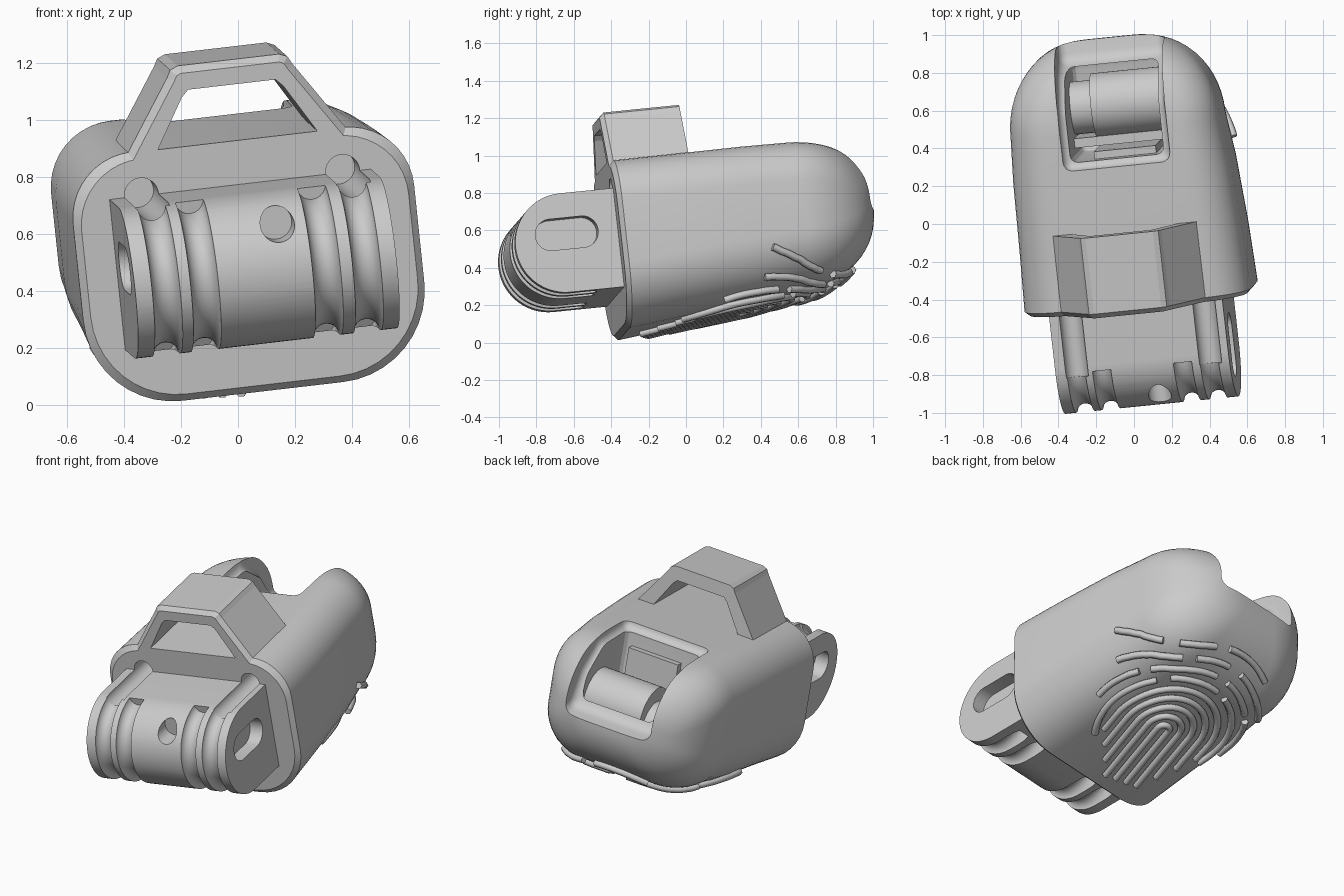
import bpy, bmesh
from math import pi, sin, cos
from mathutils import Matrix, Vector
from mathutils.bvhtree import BVHTree

if "Cube" in bpy.data.objects:
    bpy.data.objects.remove(bpy.data.objects["Cube"])

CX = 0.06          # symmetry plane of the part in its own tilted frame
FRONT = -0.355     # front plate position

grey = bpy.data.materials.new("plain grey")
grey.use_nodes = True
grey.diffuse_color = (0.6, 0.6, 0.6, 1)
grey.node_tree.nodes["Principled BSDF"].inputs["Base Color"].default_value = (0.6, 0.6, 0.6, 1)


def finish(name, bm):
    bmesh.ops.recalc_face_normals(bm, faces=bm.faces)
    me = bpy.data.meshes.new(name)
    bm.to_mesh(me)
    bm.free()
    me.materials.append(grey)
    ob = bpy.data.objects.new(name, me)
    bpy.context.collection.objects.link(ob)
    return ob


def loft(name, rings):
    bm = bmesh.new()
    loops = [[bm.verts.new(p) for p in ring] for ring in rings]
    n = len(loops[0])
    for a, b in zip(loops, loops[1:]):
        for i in range(n):
            j = (i + 1) % n
            bm.faces.new((a[i], a[j], b[j], b[i]))
    bm.faces.new(loops[0])
    bm.faces.new(loops[-1])
    return finish(name, bm)


def prism_x(name, pts, x0, x1):
    return loft(name, [[(x, y, z) for y, z in pts] for x in (x0, x1)])


def box(name, lo, hi):
    return prism_x(name, [(lo[1], lo[2]), (hi[1], lo[2]), (hi[1], hi[2]), (lo[1], hi[2])], lo[0], hi[0])


def rod(name, a, b, r, n=40):
    a, b = Vector(a), Vector(b)
    q = (b - a).to_track_quat('Z', 'Y')
    ring = [q @ Vector((r * cos(2 * pi * i / n), r * sin(2 * pi * i / n), 0)) for i in range(n)]
    return loft(name, [[p + c for p in ring] for c in (a, b)])


def apply_all(ob):
    bpy.context.view_layer.update()
    deps = bpy.context.evaluated_depsgraph_get()
    me = bpy.data.meshes.new_from_object(ob.evaluated_get(deps))
    ob.modifiers.clear()
    ob.data = me


def bevel(ob, width, segments=4):
    m = ob.modifiers.new("bevel", 'BEVEL')
    m.width, m.segments = width, segments
    apply_all(ob)


def cut(ob, *cutters):
    for c in cutters:
        m = ob.modifiers.new("cut", 'BOOLEAN')
        m.operation, m.solver, m.object = 'DIFFERENCE', 'EXACT', c
        apply_all(ob)


def section(y, cx, h, b, t, inset=0):
    """Rounded rectangle, softer at the bottom than at the top."""
    h, b, t = h - inset, b + inset, t - inset
    lim = (t - b) * 0.45
    rb, rt = min(0.32 * h / 0.605, lim), min(0.23, h * 0.6, lim)
    ring = []
    for sx, z, r, a0 in ((1, b + rb, rb, -pi / 2), (1, t - rt, rt, 0),
                         (-1, t - rt, rt, pi / 2), (-1, b + rb, rb, pi)):
        for i in range(11):
            a = a0 + i * pi / 20
            ring.append((cx + sx * (h - r) + r * cos(a), y, z + r * sin(a)))
    return ring


# Main shell: station position, centre, half width, bottom, top; then a domed back
stations = [(-.33, .06, .605, .074, .967), (0, .06, .595, .112, .97), (.36, .053, .58, .15, .975)]
for i in range(15):
    a = pi / 2 * i / 14
    stations.append((.6 + .46 * sin(a), .046, .165 + .395 * cos(a), .58 - .39 * cos(a), .72 + .255 * cos(a)))
shell = loft("shell", [section(FRONT, *stations[0][1:], inset=0.025)] + [section(*s) for s in stations])
bm = bmesh.new()
bm.from_mesh(shell.data)
surface = BVHTree.FromBMesh(bm)
bm.free()

# Rear opening with stepped rim and inner pocket
rim_cut = prism_x("rim_cutter", [(.41, 1.3), (.41, .93), (.72, .92), (.87, .79), (.95, .6), (1.3, .54), (1.3, 1.3)],
                  CX - .287, CX + .287)
bevel(rim_cut, 0.05)
pocket_cut = box("pocket_cutter", (CX - .25, .45, .4), (CX + .25, .93, 1.3))
bevel(pocket_cut, 0.04, 3)
cord_cuts = [rod("cord_cutter", (CX + s * .357, -.7, .815), (CX + s * .357, -.2, .815), .06) for s in (-1, 1)]
cut(shell, rim_cut, pocket_cut, *cord_cuts)

# Front block: flat sided with a half round nose
R, AY, AZ, BX, BW = 0.267, -0.645, 0.545, 0.053, 0.464
nose = [(AY + R * cos(a), AZ + R * sin(a)) for a in (pi / 2 + pi * i / 40 for i in range(41))]
block = prism_x("front_block", nose + [(-.2, AZ - R), (-.2, AZ + R)], BX - BW, BX + BW)


def groove(x, r=.05, n=20):
    """Ring segment that wraps the nose and ends just short of the top."""
    rings = []
    for i in range(41):
        a = pi / 2 + .12 + (pi + .4) * i / 40
        rings.append([(x + r * sin(b), AY + (R + .005 + r * cos(b)) * cos(a), AZ + (R + .005 + r * cos(b)) * sin(a))
                      for b in (2 * pi * j / n for j in range(n))])
    return loft("groove_cutter", rings)


grooves = [groove(CX + x) for x in (-.362, -.225, .208, .35)]
slots = []
for s in (-1, 1):
    pts = [(-.63 + .085 * (1 if cos(a) > 0 else -1) + .085 * cos(a), .595 + .085 * sin(a))
           for a in (2 * pi * (i + .5) / 32 for i in range(32))]
    slots.append(prism_x("slot_cutter", pts, BX + s * .38, BX + s * .6))
peg_hole = rod("peg_hole_cutter", (.118, -.77, .712), (.118, -1.1, .712), .06)
cut(block, *grooves, *cord_cuts, *slots, peg_hole)
for c in [rim_cut, pocket_cut, peg_hole, *cord_cuts, *grooves, *slots]:
    bpy.data.objects.remove(c)

# Top loop: trapezoid arch with soft shoulders and a chamfered front edge
left = [(-.41, .93), (-.222, 1.212), (-.208, 1.238), (-.18, 1.25)]
inner = [(.305, .93), (.18, 1.14), (.155, 1.165)]
arch = left + [(-x, z) for x, z in reversed(left)] + inner + [(-x, z) for x, z in reversed(inner)]
loop = loft("top_loop", [[(CX + x, y, z) for x, z in arch] for y in (FRONT, .077)])
bm = bmesh.new()
bm.from_mesh(loop.data)
bm.verts.ensure_lookup_table()
outer = set(bm.verts[:2 * len(left)])
bmesh.ops.bevel(bm, geom=[e for e in bm.edges if set(e.verts) <= outer], offset=.025,
                segments=1, affect='EDGES')
bm.to_mesh(loop.data)
bm.free()
sill = box("loop_sill", (CX - .32, FRONT, .925), (CX + .32, -.3, .967))

# Drum, bar and step inside the pocket
drum = rod("pocket_drum", (CX - .13, .71, .6), (CX + .255, .71, .6), .17)
core = rod("pocket_core", (CX - .255, .7, .54), (CX - .13, .7, .54), .14)
bar = box("pocket_bar", (CX - .255, .5, .45), (CX + .255, .55, .66))
step = box("pocket_step", (CX - .13, .44, .4), (CX + .2, .49, .85))

# Raised whorl ridges laid on the underside
curve = bpy.data.curves.new("whorl_ridges", 'CURVE')
curve.dimensions = '3D'
curve.bevel_depth, curve.bevel_resolution, curve.use_fill_caps = .021, 1, True
curve.materials.append(grey)
whorl = Matrix.Translation((.02, .25, -1)) @ Matrix.Rotation(-.27, 4, 'Z')


def ridge(points):
    path = []
    for x, y in points:
        hit, normal, _, _ = surface.ray_cast(whorl @ Vector((x, y, 0)), Vector((0, 0, 1)))
        if hit and normal.z < -.2:
            path.append(hit + normal * .012)
    if len(path) > 2:
        s = curve.splines.new('POLY')
        s.points.add(len(path) - 1)
        for p, co in zip(s.points, path):
            p.co = (*co, 1)


def arc(r, a0, a1, n=24):
    return [(r * cos(a), r * 1.1 * sin(a)) for a in (a0 + (a1 - a0) * i / n for i in range(n + 1))]


for k in range(5):                       # closed arches, the inner ones with long legs
    r = .035 + .068 * k
    front = -.48 + .11 * max(0, k - 1)
    legs = [front * (1 - i / 8) for i in range(8)]
    ridge([(r, y) for y in legs] + arc(r, 0, pi) + [(-r, y) for y in reversed(legs)])
for r, spans in ((.385, ((-.5, .9), (1.1, 1.9), (2.1, 3.6))),
                 (.46, ((.1, .7), (.85, 1.7), (1.9, 2.5), (2.65, 3.4))),
                 (.535, ((.5, 1.2), (1.35, 1.75), (1.95, 2.7))),
                 (.61, ((.55, 1), (1.15, 1.5), (1.65, 2.2)))):
    for a0, a1 in spans:                 # broken outer arches
        ridge(arc(r, a0, a1))
ridges = bpy.data.objects.new("whorl_ridges", curve)
bpy.context.collection.objects.link(ridges)

# Shade, then tilt the whole assembly into its resting pose
for ob in (shell, block, drum, core):
    bpy.ops.object.select_all(action='DESELECT')
    ob.select_set(True)
    bpy.context.view_layer.objects.active = ob
    bpy.ops.object.shade_smooth_by_angle(angle=.5)
ax = Vector((.988, .1, .115)).normalized()
ay = Vector((-.11, .99, .1))
ay = (ay - ax * ay.dot(ax)).normalized()
tilt = Matrix((ax, ay, ax.cross(ay))).transposed().to_4x4()
for ob in (shell, block, loop, sill, drum, core, bar, step, ridges):
    ob.matrix_world = tilt
